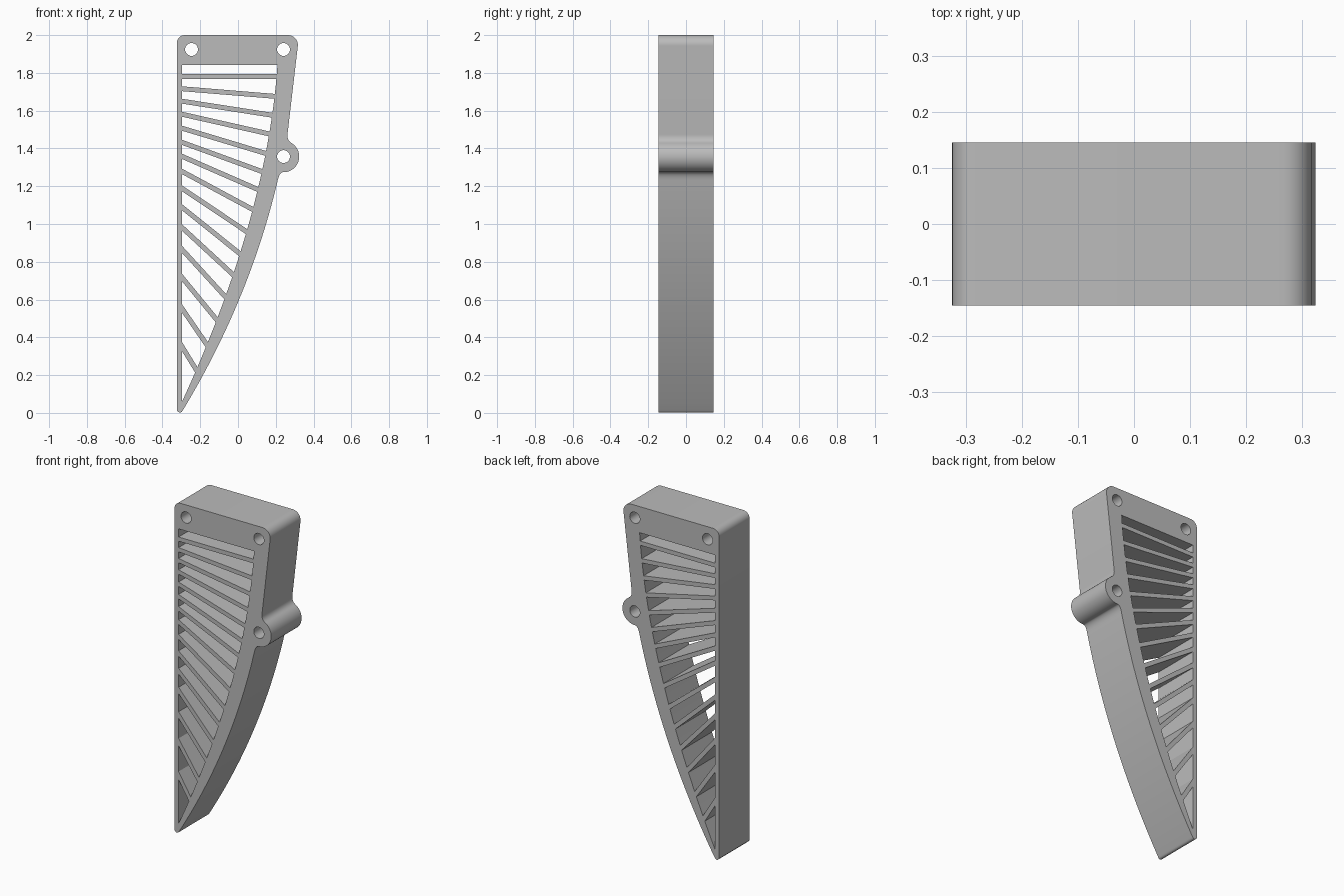
import bpy, bmesh
from math import sin, cos, pi, radians, sqrt
from mathutils import Matrix

cube = bpy.data.objects.get("Cube")
if cube:
    bpy.data.objects.remove(cube, do_unlink=True)

HALF_DEPTH = 0.145
LEFT, WALL = -0.324, -0.296        # outer and inner faces of the straight wall
TOP_SLOT = 1.842                   # underside of the top block
LUG = (0.241, 1.357)


def arc(centre, r, start, end, n=10):
    angles = [radians(start + (end - start) * i / n) for i in range(n + 1)]
    return [(centre[0] + r * cos(a), centre[1] + r * sin(a)) for a in angles]


def bezier(a, b, c, t):
    return tuple((1 - t) ** 2 * p + 2 * t * (1 - t) * q + t * t * r for p, q, r in zip(a, b, c))


def bow(a, b, c, n):
    return [bezier(a, b, c, i / n) for i in range(n + 1)]


# Inner face of the bowed rib
RIB = ((0.209, TOP_SLOT), (0.153, 1.035), (WALL, 0.06))


def rib_x(z):
    low, high = 0.0, 1.0
    for _ in range(40):
        mid = (low + high) / 2
        if bezier(*RIB, mid)[1] > z:
            low = mid
        else:
            high = mid
    return bezier(*RIB, low)[0]


def slat_edge(left_z, right_z, side):
    """Ends of the upper (+1) or lower (-1) edge of one slat."""
    slope = (right_z - left_z) / (rib_x(right_z) - WALL)
    start = left_z + side * 0.0128 * sqrt(1 + slope * slope)
    z = right_z
    for _ in range(25):
        z = start + slope * (rib_x(z) - WALL)
    return start, z


# Outline: top block, side lug, bowed rib, pointed foot
outline = arc((LEFT + 0.042, 1.958), 0.042, 180, 90)
outline += arc((0.265, 1.948), 0.052, 90, -6)
outline += bow((0.262, 1.475), (0.259, 1.445), (0.281, 1.430), 8)
outline += arc(LUG, 0.083, 58, -88, 24)
outline += bow((0.236, 1.274), (0.217, 1.268), (0.209, 1.225), 8)
outline += bow((0.209, 1.225), (0.058, 0.592), (-0.293, 0.012), 28)[1:]
outline += bow((-0.297, 0.006), (-0.311, -0.006), (LEFT, 0.014), 6)
loops = [outline]

# Screw holes
for centre in ((-0.246, 1.924), (0.241, 1.924), LUG):
    loops.append(arc(centre, 0.034, 0, 360, 32)[:-1])

# Slots between the fanned slats (wall height, rib height)
slats = [(1.78, 1.78), (1.716, 1.676), (1.65, 1.576), (1.581, 1.477), (1.507, 1.374),
         (1.432, 1.278), (1.358, 1.183), (1.278, 1.077), (1.188, 0.96), (1.088, 0.843),
         (0.981, 0.732), (0.865, 0.615), (0.716, 0.493), (0.552, 0.361), (0.35, 0.228)]
uppers = [(TOP_SLOT, TOP_SLOT)] + [slat_edge(*s, -1) for s in slats]
lowers = [slat_edge(*s, 1) for s in slats] + [(0.06, 0.066)]
for (top_l, top_r), (low_l, low_r) in zip(uppers, lowers):
    rib = [top_r + (low_r - top_r) * i / 3 for i in range(4)]
    loops.append([(WALL, low_l), (WALL, top_l)] + [(rib_x(z), z) for z in rib])

# Extrude the filled profile
curve = bpy.data.curves.new("bracket_profile", 'CURVE')
curve.dimensions = '2D'
curve.fill_mode = 'BOTH'
curve.extrude = HALF_DEPTH
for loop in loops:
    spline = curve.splines.new('POLY')
    spline.points.add(len(loop) - 1)
    for point, (x, z) in zip(spline.points, loop):
        point.co = (x, z, 0, 1)
    spline.use_cyclic_u = True
profile = bpy.data.objects.new("bracket_profile", curve)
bpy.context.collection.objects.link(profile)
bpy.context.view_layer.update()
evaluated = profile.evaluated_get(bpy.context.evaluated_depsgraph_get())
mesh = bpy.data.meshes.new_from_object(evaluated)
bpy.data.objects.remove(profile, do_unlink=True)

# Stand it upright and weld the caps to the sides
bm = bmesh.new()
bm.from_mesh(mesh)
bm.transform(Matrix.Rotation(pi / 2, 4, 'X'))
bmesh.ops.remove_doubles(bm, verts=bm.verts, dist=0.0003)
bmesh.ops.recalc_face_normals(bm, faces=bm.faces)
bm.to_mesh(mesh)
bm.free()

# Plain grey finish
grey = bpy.data.materials.new("plain_grey")
grey.use_nodes = True
grey.diffuse_color = (0.5, 0.5, 0.5, 1)
grey.node_tree.nodes["Principled BSDF"].inputs["Base Color"].default_value = (0.5, 0.5, 0.5, 1)
mesh.materials.clear()
mesh.materials.append(grey)

bracket = bpy.data.objects.new("slatted_bracket", mesh)
bpy.context.collection.objects.link(bracket)
bpy.ops.object.select_all(action='DESELECT')
bracket.select_set(True)
bpy.context.view_layer.objects.active = bracket
bpy.ops.object.shade_smooth_by_angle(angle=radians(30))
